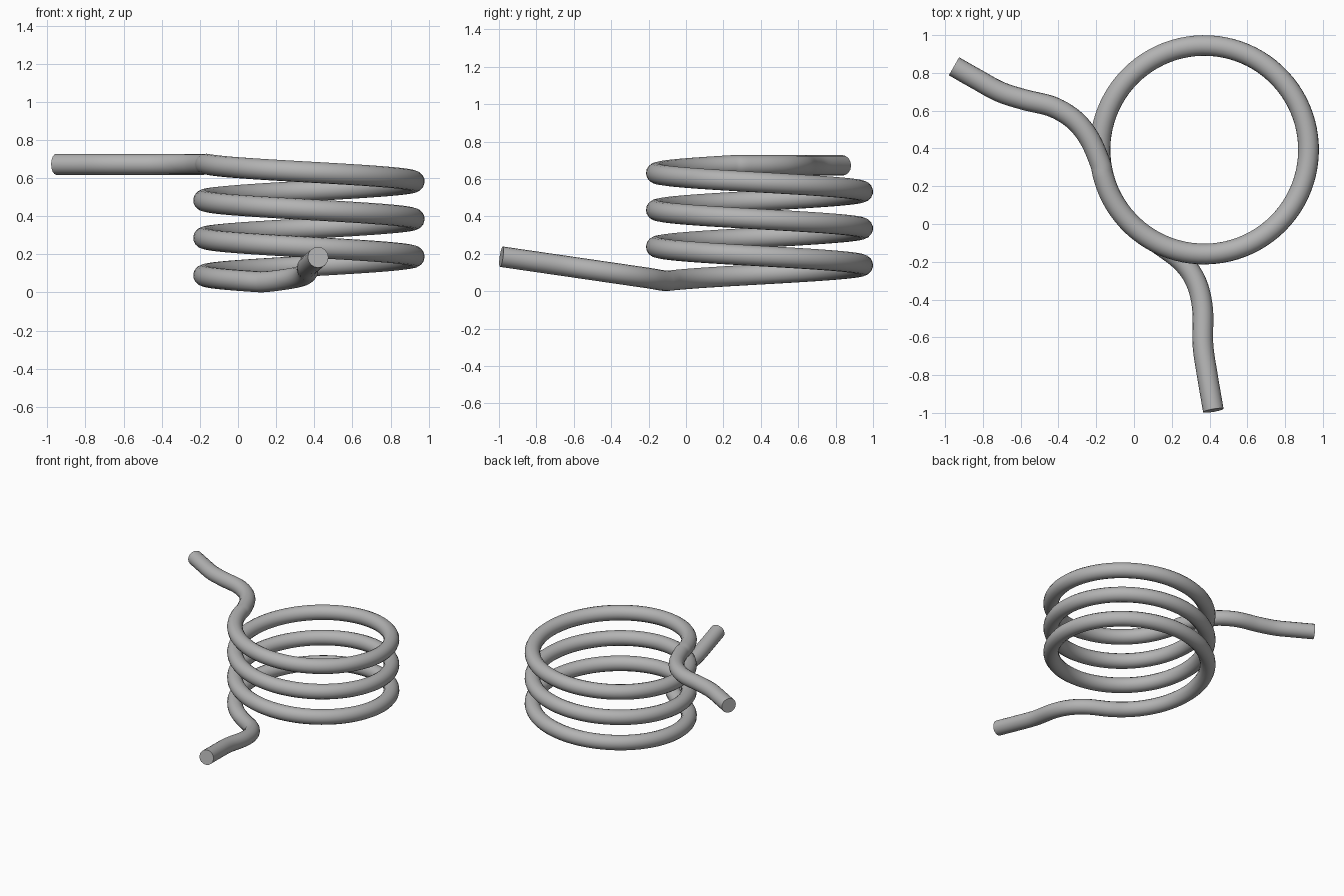
import bpy
import math
from mathutils import Vector

if "Cube" in bpy.data.objects:
    bpy.data.objects.remove(bpy.data.objects["Cube"], do_unlink=True)

CX, CY, R, WIRE = 0.372, 0.393, 0.552, 0.055
PITCH, BASE = 0.197, 0.055
START, SWEEP = 243, 1128   # degrees, wound clockwise while rising
STEP = 4

steel = bpy.data.materials.new("Grey steel")
steel.use_nodes = True
grey = (0.45, 0.45, 0.45, 1)
steel.diffuse_color = grey
steel.node_tree.nodes["Principled BSDF"].inputs["Base Color"].default_value = grey


def coil_point(deg):
    a = math.radians(START - deg)
    return Vector((CX + R * math.cos(a), CY + R * math.sin(a), BASE + PITCH * deg / 360))


def smooth_path(pts, steps=8):
    """Spline through pts; the first and last only steer the ends."""
    out = []
    for p0, p1, p2, p3 in zip(pts, pts[1:], pts[2:], pts[3:]):
        for i in range(steps):
            t = i / steps
            out.append(0.5 * (2 * p1 + (p2 - p0) * t + (2 * p0 - 5 * p1 + 4 * p2 - p3) * t * t
                              + (3 * p1 - p0 - 3 * p2 + p3) * t ** 3))
    return out + [pts[-2]]


# Coil
coil = [coil_point(d) for d in range(0, SWEEP + 1, STEP)]

# Lower leg: bends away from the coil and rises steadily to the front
leg_xy = [(0.255, -0.2), (0.33, -0.31), (0.363, -0.45), (0.365, -0.64), (0.388, -0.8), (0.42, -0.987)]
leg = [Vector((x, y, BASE + 0.128 * (coil[0].y - y) / 0.88)) for x, y in leg_xy]
tip = leg[-1] * 2 - leg[-2]
leg = smooth_path([coil[4], coil[0]] + leg + [tip])

# Upper leg: level, bends away to the back right
top = coil[-1].z
arm_xy = [(-0.178, 0.32), (-0.235, 0.45), (-0.315, 0.55), (-0.43, 0.62), (-0.58, 0.658),
          (-0.71, 0.7), (-0.83, 0.765), (-0.953, 0.835)]
arm = [Vector((x, y, top)) for x, y in arm_xy]
tip = arm[-1] * 2 - arm[-2]
arm = smooth_path([coil[-4], coil[-1]] + arm + [tip])

path = leg[:0:-1] + coil + arm[1:]

# Round wire swept along the whole path
curve = bpy.data.curves.new("spring_wire", "CURVE")
curve.dimensions = "3D"
curve.bevel_depth = WIRE
curve.bevel_resolution = 6
curve.use_fill_caps = True
spline = curve.splines.new("POLY")
spline.points.add(len(path) - 1)
for point, co in zip(spline.points, path):
    point.co = (*co, 1)
curve.materials.append(steel)
spring = bpy.data.objects.new("torsion_spring", curve)
bpy.context.collection.objects.link(spring)

# Mesh with smooth sides and sharp cut ends
bpy.ops.object.select_all(action="DESELECT")
spring.select_set(True)
bpy.context.view_layer.objects.active = spring
bpy.ops.object.convert(target="MESH")
bpy.ops.object.shade_smooth_by_angle(angle=math.radians(40))
